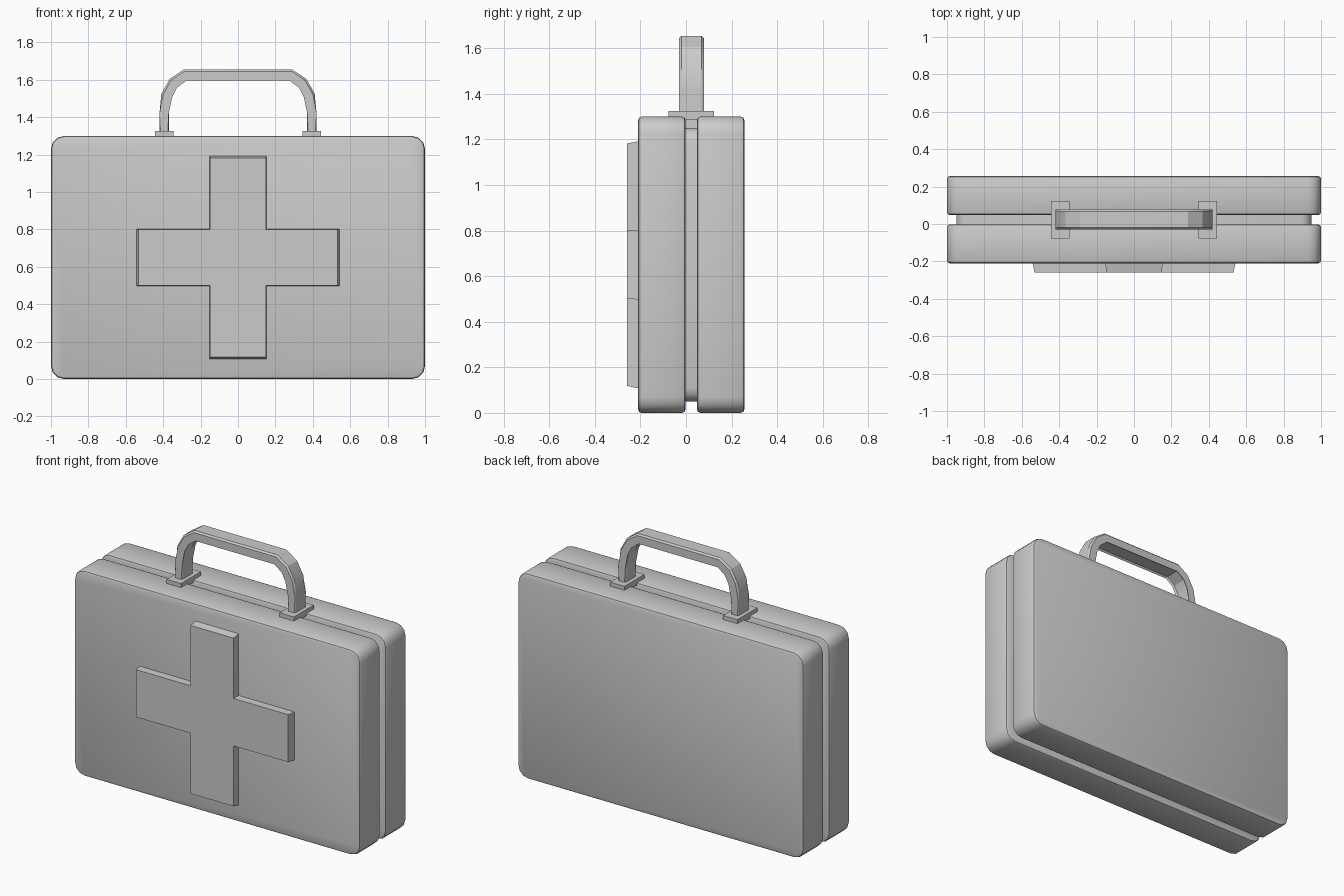
import bpy, bmesh, math

if "Cube" in bpy.data.objects:
    bpy.data.objects.remove(bpy.data.objects["Cube"])


def prism(name, front, back, y0, y1, bevel=0.0, segs=2):
    """Closed solid between two matching x-z outlines at y0 and y1."""
    bm = bmesh.new()
    f0 = bm.faces.new([bm.verts.new((x, y0, z)) for x, z in front])
    f1 = bm.faces.new([bm.verts.new((x, y1, z)) for x, z in back])
    n = len(front)
    a, b = list(f0.verts), list(f1.verts)
    for i in range(n):
        j = (i + 1) % n
        bm.faces.new((a[i], a[j], b[j], b[i]))
    if bevel:
        rims = list(f0.edges) + list(f1.edges)
        bmesh.ops.bevel(bm, geom=rims, offset=bevel, segments=segs,
                        profile=0.5, affect='EDGES')
    bmesh.ops.recalc_face_normals(bm, faces=bm.faces)
    me = bpy.data.meshes.new(name)
    bm.to_mesh(me)
    bm.free()
    ob = bpy.data.objects.new(name, me)
    bpy.context.collection.objects.link(ob)
    return ob


def smooth(ob, angle=35):
    bpy.ops.object.select_all(action='DESELECT')
    ob.select_set(True)
    bpy.context.view_layer.objects.active = ob
    bpy.ops.object.shade_smooth_by_angle(angle=math.radians(angle))


def rounded_rect(hx, z0, z1, r, segs=3):
    pts = []
    corners = [(hx - r, z1 - r), (-hx + r, z1 - r), (-hx + r, z0 + r), (hx - r, z0 + r)]
    for k, (cx, cz) in enumerate(corners):
        for i in range(segs + 1):
            t = math.pi / 2 * (k + i / segs)
            pts.append((cx + r * math.cos(t), cz + r * math.sin(t)))
    return pts


def cross(w, l, cz):
    quarter = [(l, w), (w, w), (w, l)]
    pts = []
    for _ in range(4):
        pts += quarter
        quarter = [(-z, x) for x, z in quarter]
    return [(x, z + cz) for x, z in pts]


# Two case shells and the recessed seam between them
shell = rounded_rect(1.0, 0.0, 1.3, 0.07)
for name, y0, y1 in (("front_shell", -0.21, -0.002), ("back_shell", 0.048, 0.256)):
    smooth(prism(name, shell, shell, y0, y1, bevel=0.015))
seam = rounded_rect(0.95, 0.05, 1.25, 0.06)
smooth(prism("seam_core", seam, seam, -0.02, 0.07))

# Raised cross with tapered sides
prism("cross_emblem", cross(0.15, 0.532, 0.65), cross(0.152, 0.543, 0.65), -0.258, -0.205)

# Carrying handle: outer outline mirrored, then inner outline back
outer = [(0.42, 1.24), (0.42, 1.42), (0.41, 1.525), (0.365, 1.605), (0.29, 1.655)]
inner = [(0.37, 1.24), (0.37, 1.42), (0.362, 1.51), (0.335, 1.563), (0.28, 1.605)]


def arch(pts):
    return pts + [(-x, z) for x, z in reversed(pts)]


outline = arch(outer) + arch(inner)[::-1]
smooth(prism("handle", outline, outline, -0.03, 0.078, bevel=0.01, segs=1), 25)

# Handle mounting plates
for side, x in (("left", -0.395), ("right", 0.395)):
    rect = [(x - 0.05, 1.285), (x + 0.05, 1.285), (x + 0.05, 1.325), (x - 0.05, 1.325)]
    prism("handle_plate_" + side, rect, rect, -0.077, 0.122)
